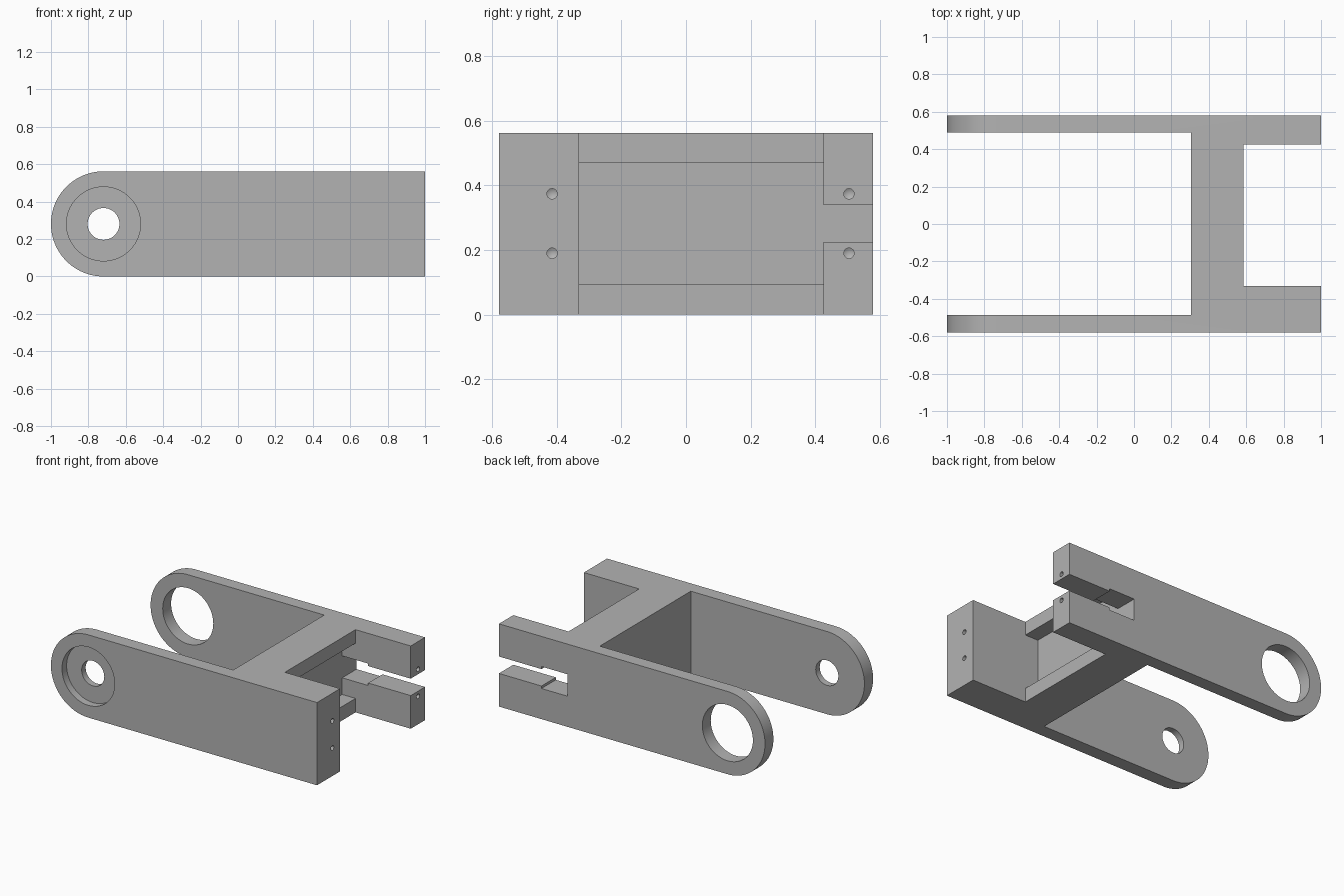
import bpy, bmesh, math
from mathutils import Vector

cube = bpy.data.objects.get("Cube")
if cube:
    bpy.data.objects.remove(cube)

H = 0.562                 # overall height
R = H / 2                 # radius of the rounded arm ends
PIVOT = -1 + R            # x of the pivot axis
Y = 0.58                  # half width

grey = bpy.data.materials.new("plain_grey")
grey.use_nodes = True
colour = (0.45, 0.45, 0.45, 1)
grey.diffuse_color = colour
grey.node_tree.nodes["Principled BSDF"].inputs["Base Color"].default_value = colour


def prism(name, points, direction):
    """Closed solid made by extruding a planar outline."""
    bm = bmesh.new()
    face = bm.faces.new([bm.verts.new(p) for p in points])
    new = bmesh.ops.extrude_face_region(bm, geom=[face])["geom"]
    verts = [v for v in new if isinstance(v, bmesh.types.BMVert)]
    bmesh.ops.translate(bm, vec=Vector(direction), verts=verts)
    bmesh.ops.recalc_face_normals(bm, faces=bm.faces)
    mesh = bpy.data.meshes.new(name)
    bm.to_mesh(mesh)
    bm.free()
    obj = bpy.data.objects.new(name, mesh)
    bpy.context.collection.objects.link(obj)
    return obj


def box(name, x, y, z):
    pts = [(x[0], y[0], z[0]), (x[1], y[0], z[0]), (x[1], y[1], z[0]), (x[0], y[1], z[0])]
    return prism(name, pts, (0, 0, z[1] - z[0]))


def bore(name, radius, y0, y1):
    """Cylinder on the pivot axis."""
    pts = [(PIVOT + radius * math.cos(a), y0, R + radius * math.sin(a))
           for a in (math.tau * i / 64 for i in range(64))]
    return prism(name, pts, (0, y1 - y0, 0))


def drill(name, y, z, radius=0.016, depth=0.2):
    """Screw hole with a pointed bottom, entering from the +x end."""
    bm = bmesh.new()
    ring = [bm.verts.new((1.02, y + radius * math.cos(a), z + radius * math.sin(a)))
            for a in (math.tau * i / 24 for i in range(24))]
    end = [bm.verts.new((1 - depth, v.co.y, v.co.z)) for v in ring]
    tip = bm.verts.new((1 - depth - radius * 0.6, y, z))
    bm.faces.new(ring)
    for i in range(24):
        j = (i + 1) % 24
        bm.faces.new((ring[i], ring[j], end[j], end[i]))
        bm.faces.new((end[i], end[j], tip))
    bmesh.ops.recalc_face_normals(bm, faces=bm.faces)
    mesh = bpy.data.meshes.new(name)
    bm.to_mesh(mesh)
    bm.free()
    obj = bpy.data.objects.new(name, mesh)
    bpy.context.collection.objects.link(obj)
    return obj


# Plan outline: two long arms, a crosspiece and two short mounting blocks
plan = [(-1.01, -Y), (1, -Y), (1, -0.332), (0.585, -0.332), (0.585, 0.426), (1, 0.426),
        (1, Y), (-1.01, Y), (-1.01, 0.49), (0.305, 0.49), (0.305, -0.487), (-1.01, -0.487)]
fork = prism("fork_bracket", [(x, y, 0) for x, y in plan], (0, 0, H))

# Side outline that rounds the arm ends
arc = [math.pi / 2 + math.pi * i / 48 for i in range(49)]
side = [(PIVOT + R * math.cos(a), -0.7, R + R * math.sin(a)) for a in arc]
side = side[1:-1]
side = [(1.1, -0.7, H + 0.1), (PIVOT, -0.7, H + 0.1), (PIVOT, -0.7, H)] + side
side += [(PIVOT, -0.7, 0), (PIVOT, -0.7, -0.1), (1.1, -0.7, -0.1)]
rounding = prism("rounding_cutter", side, (0, 1.4, 0))

cutters = [
    # Pivot holes: stepped at the front, one wide bore at the back
    bore("front_hole_cutter", 0.085, -0.7, -0.4),
    bore("counterbore_cutter", 0.198, -0.7, -0.53),
    bore("back_hole_cutter", 0.19, 0.4, 0.7),
    # Shallow pocket in the crosspiece
    box("pocket_cutter", (0.485, 0.7), (-0.332, 0.426), (0.095, 0.47)),
    # Slot through the back block, wider at its inner end
    box("slot_cutter", (0.6, 1.1), (0.4, 0.7), (0.225, 0.34)),
    box("wide_slot_cutter", (0.485, 0.68), (0.4, 0.7), (0.208, 0.357)),
]
# Screw holes in the block ends
for y in (-0.415, 0.505):
    for z in (0.19, 0.374):
        cutters.append(drill("screw_hole_cutter", y, z))

for cutter, operation in [(rounding, "INTERSECT")] + [(c, "DIFFERENCE") for c in cutters]:
    mod = fork.modifiers.new(cutter.name, "BOOLEAN")
    mod.operation = operation
    mod.solver = "EXACT"
    mod.object = cutter
    cutter.hide_render = True

# Bake the cuts and drop the cutters
bpy.context.view_layer.update()
result = bpy.data.meshes.new_from_object(fork.evaluated_get(bpy.context.evaluated_depsgraph_get()))
fork.modifiers.clear()
fork.data = result
for cutter in [rounding] + cutters:
    bpy.data.objects.remove(cutter)

result.materials.clear()
result.materials.append(grey)
for poly in result.polygons:
    poly.material_index = 0

bpy.ops.object.select_all(action="DESELECT")
fork.select_set(True)
bpy.context.view_layer.objects.active = fork
bpy.ops.object.shade_smooth_by_angle(angle=math.radians(30))
